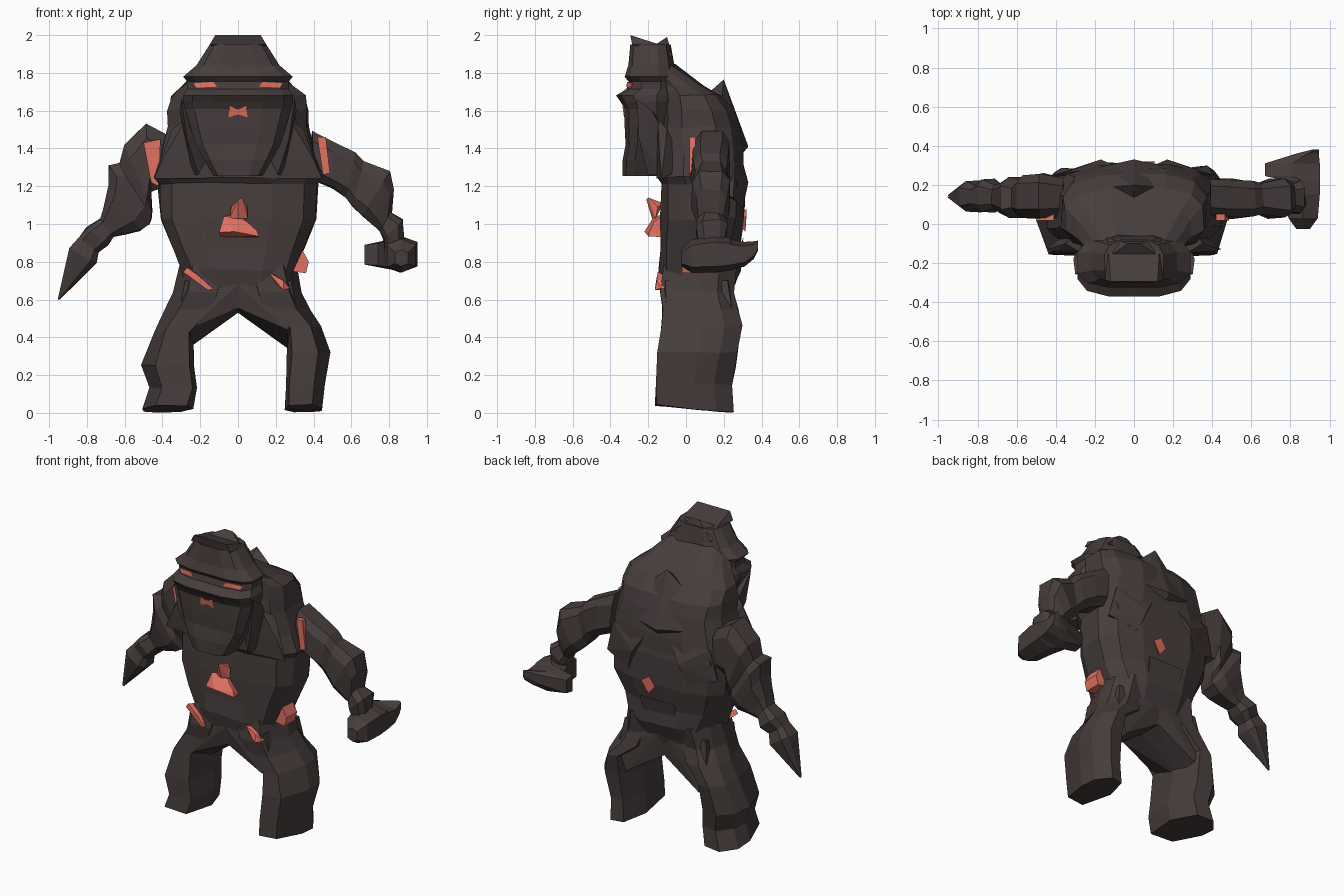
import bpy, bmesh, math, random
from mathutils import Vector

random.seed(4)


def material(name, rgb):
    m = bpy.data.materials.new(name)
    m.diffuse_color = (*rgb, 1)
    return m


ROCK = material("dark_rock", (0.062, 0.046, 0.045))
GLOW = material("red_crystal", (0.76, 0.165, 0.12))


def finish(bm, name, mat):
    bmesh.ops.recalc_face_normals(bm, faces=bm.faces)
    me = bpy.data.meshes.new(name)
    bm.to_mesh(me)
    bm.free()
    me.materials.append(mat)
    ob = bpy.data.objects.new(name, me)
    bpy.context.collection.objects.link(ob)
    return ob


def boxy(n=12, e=0.6, back=None):
    """Rounded box section in -1..1; back softens the +v side."""
    sect = []
    for k in range(n):
        t = 2 * math.pi * (k + 0.5) / n
        c, s = math.cos(t), math.sin(t)
        ey = back if back and s > 0 else e
        sect.append((math.copysign(abs(c) ** e, c), math.copysign(abs(s) ** ey, s)))
    m = max(p[0] for p in sect)
    return [(u / m, v / m) for u, v in sect]


def loft(name, rings, sect, jitter=0.0, mat=ROCK):
    """Skin a section through rings (centre, half axis a, half axis b)."""
    n = len(sect)
    bm = bmesh.new()
    loops = []
    for c, a, b in rings:
        loop = []
        for u, v in sect:
            p = Vector(c) + Vector(a) * u + Vector(b) * v
            p += Vector([random.uniform(-jitter, jitter) for _ in range(3)])
            p.z = max(p.z, 0)
            loop.append(bm.verts.new(p))
        loops.append(loop)
    for A, B in zip(loops, loops[1:]):
        for i in range(n):
            j = (i + 1) % n
            bm.faces.new((A[i], A[j], B[j], B[i]))
    bm.faces.new(loops[0])
    bm.faces.new(loops[-1])
    return finish(bm, name, mat)


def level(z, x0, x1, y0, y1, tilt=0.0):
    """Roughly horizontal ring; tilt raises the back edge."""
    return (((x0 + x1) / 2, (y0 + y1) / 2, z), ((x1 - x0) / 2, 0, 0), (0, (y1 - y0) / 2, tilt))


def across(xu, zu, xl, zl, y0, y1):
    """Limb ring between an upper and a lower outline point."""
    return (((xu + xl) / 2, (y0 + y1) / 2, (zu + zl) / 2),
            ((xu - xl) / 2, 0, (zu - zl) / 2), (0, (y1 - y0) / 2, 0))


def hull(name, pts, mat=GLOW):
    bm = bmesh.new()
    for p in pts:
        bm.verts.new(p)
    bmesh.ops.convex_hull(bm, input=bm.verts)
    bmesh.ops.delete(bm, geom=[v for v in bm.verts if not v.link_faces], context='VERTS')
    return finish(bm, name, mat)


def flip(pts, s):
    return [(s * x, y, z) for x, y, z in pts]


# Torso: z, half width, front y, back y
torso = [(0.58, 0.24, -0.10, 0.23), (0.67, 0.28, -0.13, 0.25), (0.76, 0.30, -0.14, 0.285),
         (0.88, 0.35, -0.14, 0.28), (1.03, 0.415, -0.14, 0.305), (1.215, 0.42, -0.13, 0.31),
         (1.25, 0.445, -0.15, 0.31), (1.36, 0.41, -0.14, 0.30), (1.51, 0.37, -0.13, 0.28),
         (1.60, 0.37, -0.12, 0.25), (1.68, 0.355, -0.11, 0.18), (1.73, 0.29, -0.13, 0.09),
         (1.84, 0.19, -0.24, -0.06)]
loft("torso", [level(z, -w, w, f, b) for z, w, f, b in torso], boxy(12, 0.62, 0.75), 0.008)

# Back: spike plate, side slabs, lower slab
hull("back_spike", [(0, 0.20, 1.765), (-0.19, 0.18, 1.60), (0.19, 0.18, 1.60), (-0.18, 0.29, 1.43),
                    (0.18, 0.29, 1.43), (0, 0.28, 1.5), (0, 0.08, 1.66), (0, 0.33, 1.41), (0, 0.28, 1.35)], ROCK)
hull("lower_back_slab", [(-0.12, 0.28, 0.80), (0.12, 0.28, 0.80), (-0.13, 0.305, 0.93), (0.13, 0.305, 0.93),
                         (-0.1, 0.2, 0.7), (0.1, 0.2, 0.7)], ROCK)
for s, side in ((-1, "left"), (1, "right")):
    hull(side + "_back_slab", flip([(0.10, 0.30, 1.33), (0.36, 0.26, 1.34), (0.41, 0.25, 1.14),
                                    (0.17, 0.33, 1.22), (0.22, 0.30, 1.08), (0.3, 0.1, 1.2)], s), ROCK)

# Head: long jaw, muzzle, shallow eye band, overhanging brow and crown
head = [(1.255, 0.13, -0.335, -0.12), (1.34, 0.18, -0.335, -0.10), (1.42, 0.225, -0.32, -0.09),
        (1.52, 0.255, -0.325, -0.07), (1.61, 0.28, -0.325, -0.06), (1.645, 0.29, -0.345, -0.05),
        (1.68, 0.29, -0.37, -0.04), (1.715, 0.27, -0.315, -0.04), (1.755, 0.27, -0.305, -0.04),
        (1.78, 0.29, -0.325, -0.05), (1.84, 0.22, -0.305, -0.06), (1.95, 0.15, -0.295, -0.08)]
loft("head", [level(z, -w, w, f, b) for z, w, f, b in head], boxy(12, 0.6, 0.9))
# Crown ridges front and back, with a dip between
hull("front_crown", [(x * w, y, z) for x in (-1, 1) for w, y, z in
                     ((0.12, -0.295, 2.0), (0.15, -0.285, 1.95), (0.13, -0.14, 1.95), (0.1, -0.16, 1.9))], ROCK)
hull("rear_crown", [(x * w, y, z) for x in (-1, 1) for w, y, z in
                    ((0.03, -0.10, 1.99), (0.12, -0.16, 1.95), (0.14, -0.07, 1.88), (0.1, -0.16, 1.9))], ROCK)

for s, side in ((-1, "left"), (1, "right")):
    # Sloping chest plate beside the jaw
    hull(side + "_chest_plate", flip([(0.08, -0.15, 1.25), (0.20, -0.16, 1.36), (0.39, -0.14, 1.36),
                                      (0.445, -0.13, 1.24), (0.2, -0.155, 1.24), (0.3, 0, 1.3),
                                      (0.27, -0.15, 1.56), (0.35, -0.1, 1.5)], s), ROCK)
    # Cheek strips framing the jaw
    hull(side + "_cheek", flip([(0.30, -0.26, 1.66), (0.31, -0.18, 1.60), (0.27, -0.25, 1.45),
                                (0.28, -0.10, 1.45), (0.21, -0.20, 1.26), (0.24, -0.12, 1.26),
                                (0.1, -0.10, 1.5)], s), ROCK)
    # Slit eyes
    hull(side + "_eye", flip([(0.11, -0.317, 1.727), (0.22, -0.293, 1.722), (0.24, -0.284, 1.745),
                              (0.13, -0.311, 1.752), (0.11, -0.295, 1.727), (0.22, -0.27, 1.722),
                              (0.13, -0.29, 1.752)], s))
    # Arched pelvis half, hollowed upward between the legs
    hull(side + "_pelvis", flip([(0, -0.105, 0.555), (0.26, -0.125, 0.44), (0, 0.08, 0.53), (0.265, 0.08, 0.34),
                                 (0, 0.23, 0.53), (0.27, 0.25, 0.36), (0, -0.13, 0.68), (0.28, -0.11, 0.7),
                                 (0, 0.25, 0.7), (0.3, 0.22, 0.7), (0.32, -0.10, 0.5), (0.33, 0.25, 0.5)], s), ROCK)

# Legs: z, inner x, outer x, front y, back y; widest behind a narrower front face
leg_section = [(-0.8, -1), (0.45, -1), (1, 0), (0.9, 0.55), (0.3, 1), (-0.5, 0.95), (-1, 0.1)]
upper = [(0.55, 0.12, 0.385, -0.12, 0.28), (0.64, 0.08, 0.34, -0.135, 0.25), (0.78, 0.06, 0.31, -0.12, 0.27)]
left = [(0.02, 0.24, 0.51, -0.16, 0.25), (0.13, 0.22, 0.47, -0.155, 0.24), (0.25, 0.23, 0.51, -0.15, 0.26),
        (0.43, 0.24, 0.44, -0.13, 0.29)] + upper
right = [(0.02, 0.245, 0.45, -0.16, 0.25), (0.15, 0.255, 0.46, -0.155, 0.24), (0.32, 0.26, 0.49, -0.15, 0.27),
         (0.46, 0.26, 0.435, -0.13, 0.30)] + upper
for side, s, prof in (("left", -1, left), ("right", 1, right)):
    rings = []
    for i, (z, a, b, f, r) in enumerate(prof):
        c, u, v = level(z, a, b, f, r, -0.02 if i == 0 else 0)
        rings.append(((s * c[0], c[1], c[2]), (s * u[0], 0, 0), v))
    loft(side + "_leg", rings, leg_section, 0.005)

# Arms
loft("left_arm", [across(*r) for r in (
    (-0.36, 1.46, -0.38, 1.20, 0.04, 0.24), (-0.49, 1.53, -0.46, 1.17, 0.03, 0.26),
    (-0.60, 1.42, -0.455, 1.07, 0.03, 0.25), (-0.63, 1.32, -0.46, 1.03, 0.05, 0.22),
    (-0.685, 1.31, -0.47, 1.0, 0.03, 0.24), (-0.685, 1.20, -0.52, 0.965, 0.04, 0.23),
    (-0.71, 1.09, -0.60, 0.945, 0.06, 0.21),
    (-0.73, 1.03, -0.66, 0.93, 0.08, 0.20), (-0.80, 0.98, -0.69, 0.89, 0.06, 0.23),
    (-0.84, 0.93, -0.74, 0.85, 0.08, 0.20), (-0.89, 0.87, -0.75, 0.79, 0.06, 0.22),
    (-0.953, 0.60, -0.945, 0.60, 0.135, 0.145))], boxy(8), 0.004)
loft("right_arm", [across(*r) for r in (
    (0.39, 1.49, 0.40, 1.23, 0.04, 0.23), (0.50, 1.44, 0.50, 1.19, 0.03, 0.23),
    (0.62, 1.38, 0.57, 1.14, 0.04, 0.22), (0.66, 1.33, 0.61, 1.09, 0.05, 0.21),
    (0.80, 1.28, 0.66, 1.04, 0.03, 0.23), (0.83, 1.18, 0.71, 1.0, 0.05, 0.22),
    (0.81, 1.06, 0.75, 0.96, 0.07, 0.20), (0.87, 1.02, 0.77, 0.92, 0.05, 0.22),
    (0.88, 0.90, 0.78, 0.86, 0.07, 0.20))], boxy(8), 0.006)
# Blunt fist running front to back: y, x range, z range
fist = [(-0.025, 0.83, 0.90, 0.78, 0.86), (0.03, 0.79, 0.94, 0.75, 0.91), (0.15, 0.77, 0.95, 0.75, 0.93),
        (0.23, 0.74, 0.95, 0.76, 0.92), (0.245, 0.67, 0.95, 0.765, 0.91), (0.31, 0.67, 0.95, 0.78, 0.90),
        (0.36, 0.83, 0.945, 0.82, 0.905), (0.38, 0.91, 0.945, 0.86, 0.91)]
loft("right_fist", [(((a + b) / 2, y, (c + d) / 2), ((b - a) / 2, 0, 0), (0, 0, (d - c) / 2))
                    for y, a, b, c, d in fist], boxy(6))

# Crystals: chest cluster, mouth, armpits, hips, waist and back
hull("chest_crystal_base", [(-0.10, -0.20, 0.955), (0.11, -0.20, 0.935), (0.10, -0.12, 0.93), (0.10, -0.19, 0.965),
                            (-0.075, -0.17, 1.04), (0.05, -0.17, 1.01), (-0.09, -0.12, 0.93), (0, -0.12, 1.05),
                            (-0.02, -0.22, 0.96)])
hull("chest_crystal_tip", [(-0.045, -0.16, 1.03), (0.05, -0.16, 1.03), (0, -0.21, 1.13), (0.02, -0.20, 1.14),
                           (-0.035, -0.15, 1.09), (0.05, -0.15, 1.09), (0, -0.18, 1.03), (0.01, -0.12, 1.11)])
for s, side in ((-1, "left"), (1, "right")):
    hull(side + "_mouth_crystal", flip([(0, -0.332, 1.605), (0.045, -0.337, 1.625), (0.05, -0.328, 1.565),
                                        (0, -0.328, 1.58), (0.03, -0.31, 1.6), (0, -0.31, 1.59)], s))
hull("left_armpit_crystal", [(x, y, z) for y in (0.018, 0.05) for x, z in
                             ((-0.50, 1.43), (-0.41, 1.45), (-0.42, 1.20), (-0.46, 1.22))])
hull("right_armpit_crystal", [(x, y, z) for y in (0.018, 0.05) for x, z in
                              ((0.42, 1.46), (0.465, 1.46), (0.487, 1.27), (0.45, 1.26))])
hull("left_hip_crystal", [(-0.29, -0.14, 0.745), (-0.27, -0.14, 0.77), (-0.27, -0.08, 0.73), (-0.20, -0.155, 0.72),
                          (-0.24, -0.08, 0.76), (-0.13, -0.165, 0.655), (-0.15, -0.12, 0.65), (-0.16, -0.16, 0.65)])
hull("right_hip_crystal", [(0.16, -0.15, 0.745), (0.20, -0.155, 0.69), (0.24, -0.155, 0.70),
                           (0.275, -0.13, 0.66), (0.24, -0.165, 0.65), (0.27, -0.08, 0.67), (0.22, -0.09, 0.72)])
hull("waist_crystal", [(x, y, z) for y in (-0.02, 0.09) for x, z in
                       ((0.28, 0.75), (0.36, 0.74), (0.375, 0.80), (0.34, 0.865))])
hull("back_crystal", [(0.01, 0.315, 1.02), (0.05, 0.32, 1.08), (0.11, 0.32, 1.04), (0.06, 0.315, 0.96),
                      (0.04, 0.25, 1.02)])
